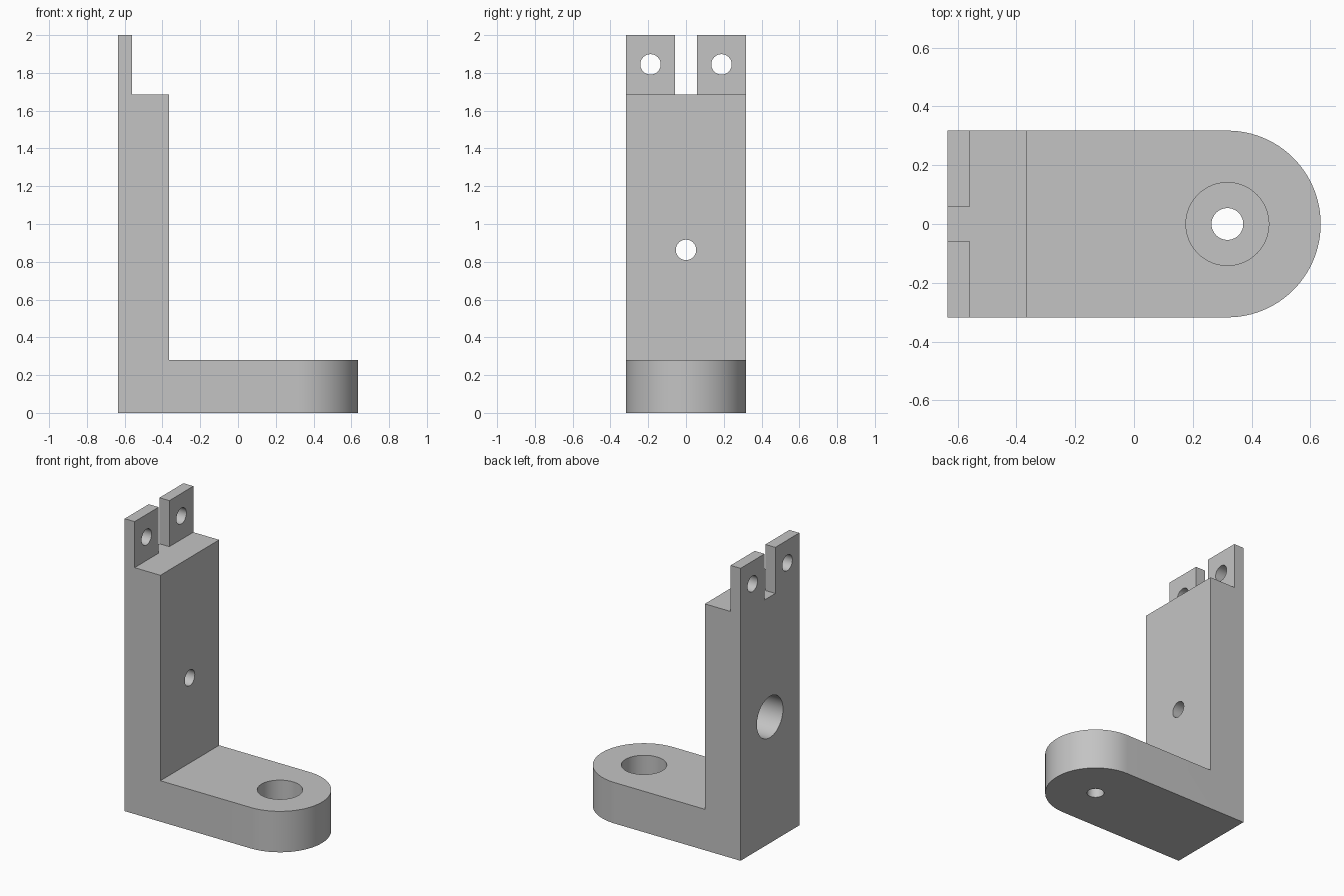
import bpy, bmesh
from math import pi, sin, cos
from mathutils import Vector, Matrix

cube = bpy.data.objects.get("Cube")
if cube:
    bpy.data.objects.remove(cube, do_unlink=True)

X0, HALF = -0.635, 0.3175          # back face and half width
COLUMN_X, TAB_X = -0.365, -0.56    # front faces of column and tabs
BASE_Z, COLUMN_Z, TOP_Z = 0.28, 1.685, 2.0
BORE, HOLE, WEB = 0.141, 0.054, 0.072

grey = bpy.data.materials.new("plain grey")
grey.use_nodes = True
colour = (0.55, 0.55, 0.55, 1)
grey.diffuse_color = colour
grey.node_tree.nodes["Principled BSDF"].inputs["Base Color"].default_value = colour


def add_object(name, bm):
    bmesh.ops.recalc_face_normals(bm, faces=bm.faces)
    mesh = bpy.data.meshes.new(name)
    bm.to_mesh(mesh)
    bm.free()
    mesh.materials.append(grey)
    obj = bpy.data.objects.new(name, mesh)
    bpy.context.collection.objects.link(obj)
    return obj


def prism(name, points, direction):
    """Extrude a closed outline along a direction."""
    bm = bmesh.new()
    face = bm.faces.new([bm.verts.new(p) for p in points])
    result = bmesh.ops.extrude_face_region(bm, geom=[face], use_keep_orig=True)
    verts = [v for v in result["geom"] if isinstance(v, bmesh.types.BMVert)]
    bmesh.ops.translate(bm, verts=verts, vec=direction)
    return add_object(name, bm)


def cylinder(name, start, end, radius):
    start, end = Vector(start), Vector(end)
    axis = end - start
    turn = axis.to_track_quat("Z", "Y").to_matrix().to_4x4()
    bm = bmesh.new()
    bmesh.ops.create_cone(bm, cap_ends=True, segments=64, radius1=radius, radius2=radius,
                          depth=axis.length,
                          matrix=Matrix.Translation((start + end) / 2) @ turn)
    return add_object(name, bm)


def combine(target, tool, operation="DIFFERENCE"):
    mod = target.modifiers.new("cut", "BOOLEAN")
    mod.operation, mod.solver, mod.object = operation, "EXACT", tool
    bpy.context.view_layer.objects.active = target
    bpy.ops.object.modifier_apply(modifier=mod.name)
    bpy.data.objects.remove(tool, do_unlink=True)


# Stepped side profile: base, column and thin top tabs
side = [(X0, 0), (0.8, 0), (0.8, BASE_Z), (COLUMN_X, BASE_Z), (COLUMN_X, COLUMN_Z),
        (TAB_X, COLUMN_Z), (TAB_X, TOP_Z), (X0, TOP_Z)]
bracket = prism("angle_bracket", [(x, -0.5, z) for x, z in side], (0, 1, 0))

# Plan outline trims the width and rounds the free end of the base
steps = 48
arc = [(HALF + HALF * cos(a), HALF * sin(a), -0.1)
       for a in (pi * (i / steps - 0.5) for i in range(steps + 1))]
plan = [(-0.8, -HALF, -0.1)] + arc + [(-0.8, HALF, -0.1)]
combine(bracket, prism("plan_cutter", plan, (0, 0, 2.3)), "INTERSECT")

# Slot between the two tabs
slot = [(-0.8, y, z) for y, z in ((-0.058, COLUMN_Z), (0.058, COLUMN_Z),
                                  (0.058, 2.2), (-0.058, 2.2))]
combine(bracket, prism("slot_cutter", slot, (0.3, 0, 0)))

# Tab holes
for y in (-0.188, 0.188):
    combine(bracket, cylinder("tab_hole", (-0.8, y, 1.845), (-0.45, y, 1.845), HOLE))

# Counterbored hole through the base, wide from above
combine(bracket, cylinder("base_bore", (HALF, 0, WEB), (HALF, 0, 0.5), BORE))
combine(bracket, cylinder("base_hole", (HALF, 0, -0.1), (HALF, 0, 0.2), HOLE))

# Counterbored hole through the column, wide from the outer face
z = 0.863
combine(bracket, cylinder("column_bore", (-0.8, 0, z), (COLUMN_X - WEB, 0, z), BORE))
combine(bracket, cylinder("column_hole", (-0.5, 0, z), (-0.2, 0, z), HOLE))

# Smooth curved walls, crisp edges
bpy.ops.object.select_all(action="DESELECT")
bracket.select_set(True)
bpy.context.view_layer.objects.active = bracket
bpy.ops.object.shade_smooth_by_angle(angle=pi / 6)
